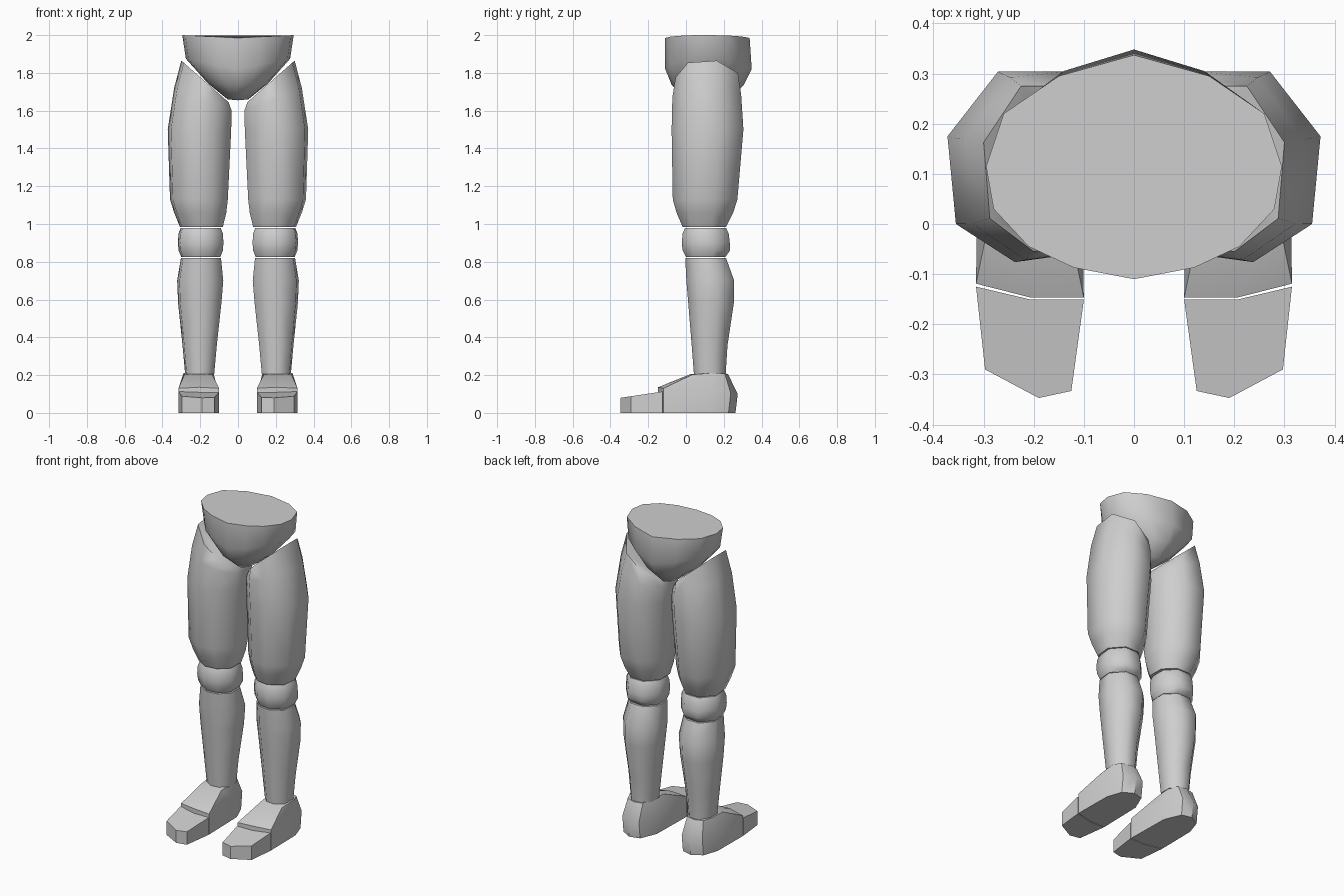
import bpy, bmesh, math

cube = bpy.data.objects.get("Cube")
if cube:
    bpy.data.objects.remove(cube, do_unlink=True)

grey = bpy.data.materials.new("light grey")
grey.use_nodes = True
grey.diffuse_color = (0.62, 0.62, 0.62, 1)
grey.node_tree.nodes["Principled BSDF"].inputs["Base Color"].default_value = (0.62, 0.62, 0.62, 1)


def loft(name, rings, angle, side=1):
    """Skin closed rings of equal point count, cap both ends; side=-1 mirrors in x."""
    bm = bmesh.new()
    loops = [[bm.verts.new((x * side, y, z)) for x, y, z in ring] for ring in rings]
    n = len(loops[0])
    for a, b in zip(loops, loops[1:]):
        for i in range(n):
            j = (i + 1) % n
            bm.faces.new((a[i], a[j], b[j], b[i]))
    bm.faces.new(loops[0])
    bm.faces.new(loops[-1])
    bmesh.ops.recalc_face_normals(bm, faces=bm.faces)
    mesh = bpy.data.meshes.new(name)
    bm.to_mesh(mesh)
    bm.free()
    mesh.materials.append(grey)
    obj = bpy.data.objects.new(name, mesh)
    bpy.context.collection.objects.link(obj)
    bpy.ops.object.select_all(action='DESELECT')
    obj.select_set(True)
    bpy.context.view_layer.objects.active = obj
    bpy.ops.object.shade_smooth_by_angle(angle=math.radians(angle))
    return obj


# Unit limb section (0..1 in x and y), eight sided
SECTION = [(1, .66), (.70, 1), (.29, 1), (0, .72), (0, .28), (.27, .04), (.60, 0), (.95, .2)]


def limb_ring(x0, x1, y0, y1, z_in, z_out=None):
    """Fit the section into a box; the height runs from the inner to the outer side."""
    z_out = z_in if z_out is None else z_out
    return [(x0 + u * (x1 - x0), y0 + v * (y1 - y0), z_in + u * (z_out - z_in))
            for u, v in SECTION]


# Pelvis: half outline, front to back, mirrored into a full ring
HALF = [(0, -.11), (.12, -.087), (.21, -.045), (.28, .03),
        (.295, .115), (.26, .22), (.15, .295), (0, .337)]
OUTLINE = HALF + [(-x, y) for x, y in HALF[-2:0:-1]]


def pelvis_ring(half_width, y0, y1, z_mid, z_side):
    ring = []
    for x, y in OUTLINE:
        u, v = x / .295, (y + .11) / .447
        ring.append((u * half_width, y0 + v * (y1 - y0), z_mid + abs(u) * (z_side - z_mid)))
    return ring


loft("pelvis", [
    pelvis_ring(.295, -.11, .337, 1.985, 2.0),
    pelvis_ring(.276, -.11, .348, 1.82, 1.875),
    pelvis_ring(.16, -.075, .305, 1.735, 1.745),
    pelvis_ring(.055, .02, .22, 1.655, 1.66)], 50)

THIGH = [(.05, .30, -.055, .275, 1.645, 1.865), (.034, .338, -.072, .292, 1.60, 1.72),
         (.036, .372, -.076, .304, 1.50), (.054, .36, -.07, .272, 1.13),
         (.062, .338, -.05, .25, 1.06), (.08, .308, -.018, .212, .985)]
KNEE = [(.092, .303, -.005, .212, .98), (.08, .315, -.018, .226, .95),
        (.077, .318, -.022, .232, .90), (.08, .315, -.018, .234, .86),
        (.094, .30, .0, .208, .825)]
CALF = [(.09, .302, -.004, .212, .82), (.078, .322, .002, .255, .70),
        (.088, .317, .012, .253, .58), (.112, .294, .03, .22, .36),
        (.126, .28, .042, .21, .205)]

# Foot and toe plans, inner front corner first
FOOT = [(.10, -.147), (.205, -.147), (.315, -.119), (.312, .13),
        (.28, .225), (.215, .262), (.15, .245), (.106, .14)]
FOOT_MID_Z = [.13, .136, .13, .12, .105, .10, .105, .12]
FOOT_TOP = [(.137, .03, .203), (.205, .025, .206), (.283, .035, .203), (.288, .15, .212),
            (.265, .205, .208), (.208, .222, .206), (.155, .21, .208), (.13, .15, .212)]
TOE = [(.10, -.151), (.205, -.151), (.315, -.125), (.297, -.29), (.19, -.347), (.125, -.333)]

for label, side in (("left", 1), ("right", -1)):
    for part, rows in (("thigh", THIGH), ("knee", KNEE), ("calf", CALF)):
        loft(f"{label}_{part}", [limb_ring(*r) for r in rows], 58, side)

    # Foot: flat sole, upright sides with bulging heel, instep rising to the ankle
    sole = [(x, y, 0) for x, y in FOOT]
    mid = [(x, y + (.012 if y > .2 else 0), z) for (x, y), z in zip(FOOT, FOOT_MID_Z)]
    loft(f"{label}_foot", [sole, mid, FOOT_TOP], 38, side)

    # Toe: wedge sloping down to the tip
    sole = [(x, y, 0) for x, y in TOE]
    top = [(x, y, .11 + .15 * (y + .145)) for x, y in TOE]
    loft(f"{label}_toe", [sole, top], 20, side)
